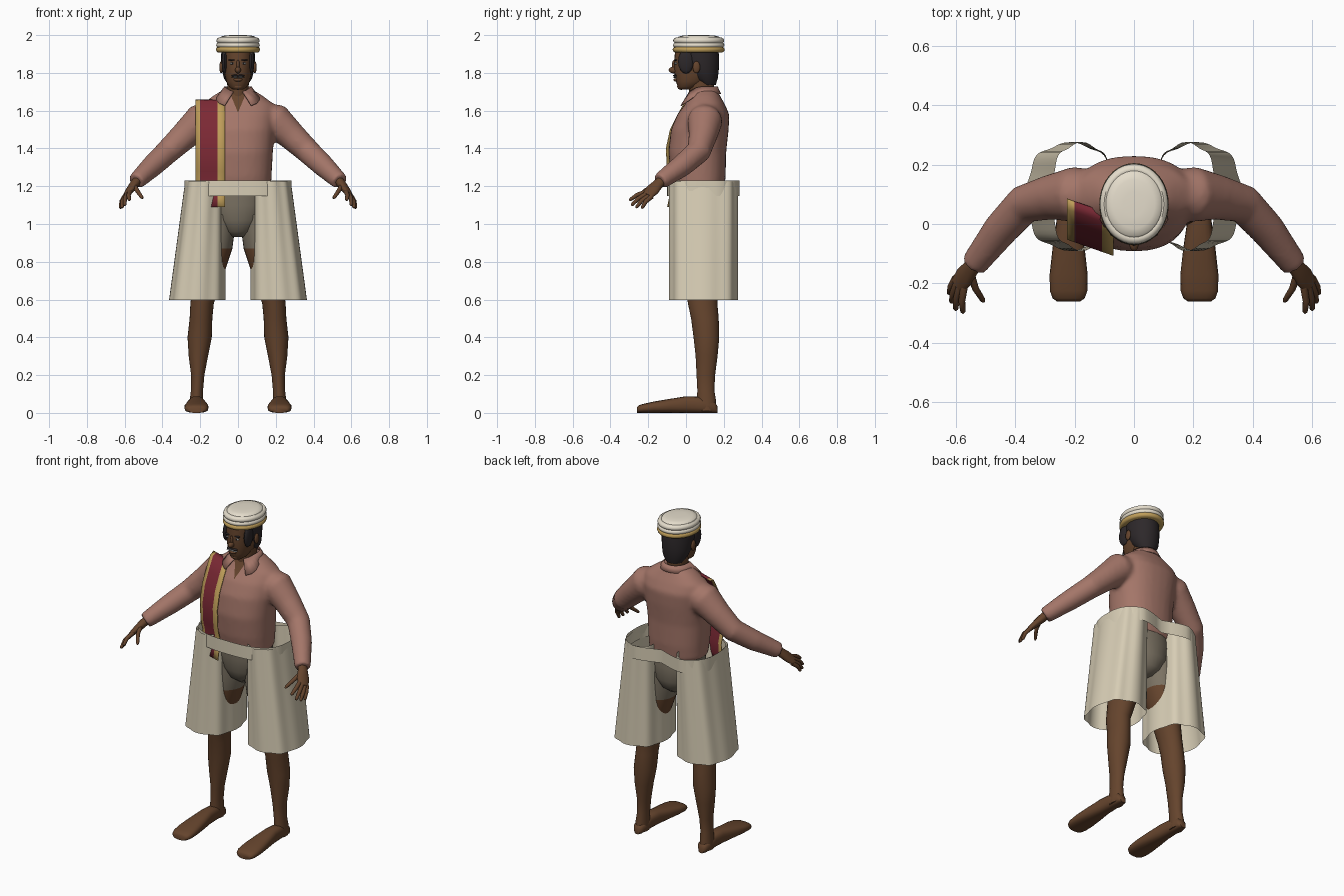
import bpy
import bmesh
from math import sin, cos, pi, radians, copysign
from mathutils import Vector

if "Cube" in bpy.data.objects:
    bpy.data.objects.remove(bpy.data.objects["Cube"], do_unlink=True)

X, Y, Z = Vector((1, 0, 0)), Vector((0, 1, 0)), Vector((0, 0, 1))


def material(name, r, g, b):
    mat = bpy.data.materials.new(name)
    mat.use_nodes = True
    mat.diffuse_color = (r, g, b, 1)
    mat.node_tree.nodes["Principled BSDF"].inputs["Base Color"].default_value = (r, g, b, 1)
    return mat


skin = material("brown skin", .13, .058, .026)
pink = material("dusty pink cloth", .37, .18, .14)
cream = material("cream cloth", .68, .61, .46)
white = material("hat cream", .78, .72, .6)
gold = material("gold trim", .52, .34, .1)
maroon = material("maroon cloth", .2, .022, .035)
black = material("black hair", .026, .021, .023)
taupe = material("taupe underwear", .2, .17, .125)
grey = material("pale grey", .45, .47, .46)


def finish(name, bm, *mats, mirror=False, fix=True):
    """Turn a bmesh into a smooth-shaded object."""
    if fix:
        bmesh.ops.recalc_face_normals(bm, faces=bm.faces[:])
    mesh = bpy.data.meshes.new(name)
    bm.to_mesh(mesh)
    bm.free()
    ob = bpy.data.objects.new(name, mesh)
    bpy.context.scene.collection.objects.link(ob)
    for mat in mats:
        mesh.materials.append(mat)
    if mirror:
        ob.modifiers.new("Mirror", "MIRROR").use_mirror_merge = False
    bpy.ops.object.select_all(action="DESELECT")
    ob.select_set(True)
    bpy.context.view_layer.objects.active = ob
    bpy.ops.object.shade_smooth_by_angle(angle=radians(50))
    return ob


def skin_rings(bm, rings, closed=True, caps=True):
    """Bridge rows of points into a surface."""
    rows = [[bm.verts.new(p) for p in ring] for ring in rings]
    n = len(rows[0])
    for a, b in zip(rows, rows[1:]):
        for i in range(n if closed else n - 1):
            j = (i + 1) % n
            bm.faces.new((a[i], a[j], b[j], b[i]))
    if caps:
        bm.faces.new(rows[0][::-1])
        bm.faces.new(rows[-1])


def oval(center, u, v, ru, rv, n=28, power=2.0):
    pts = []
    for i in range(n):
        c, s = cos(2 * pi * i / n), sin(2 * pi * i / n)
        a = copysign(abs(c) ** (2 / power), c)
        b = copysign(abs(s) ** (2 / power), s)
        pts.append(Vector(center) + u * ru * a + v * rv * b)
    return pts


def column(bm, sections, power=2.0, n=28):
    """Stack horizontal ovals given as (z, x, y, x radius, y radius)."""
    skin_rings(bm, [oval((x, y, z), X, Y, rx, ry, n, power) for z, x, y, rx, ry in sections])


def limb(bm, path, n=16, side=1):
    """Round tube along (x, y, z, radius) points."""
    pts = [Vector((side * p[0], p[1], p[2])) for p in path]
    rings = []
    for i, p in enumerate(pts):
        t = (pts[min(i + 1, len(pts) - 1)] - pts[max(i - 1, 0)]).normalized()
        u = t.cross(Y).normalized()
        rings.append(oval(p, u, t.cross(u), path[i][3], path[i][3], n))
    skin_rings(bm, rings)


def ball(name, center, size, mat, mirror=False):
    bm = bmesh.new()
    bmesh.ops.create_uvsphere(bm, u_segments=14, v_segments=8, radius=1)
    for v in bm.verts:
        v.co = Vector(center) + Vector(a * b for a, b in zip(v.co, size))
    return finish(name, bm, mat, mirror=mirror)


# Shirt: torso and sleeves fused into one soft surface
bm = bmesh.new()
column(bm, [(1.16, 0, .07, .172, .13), (1.25, 0, .065, .178, .145), (1.38, 0, .06, .185, .153),
            (1.5, 0, .073, .195, .153), (1.58, 0, .092, .2, .138), (1.635, 0, .1, .19, .105),
            (1.68, 0, .1, .13, .08), (1.71, 0, .095, .08, .07)], power=2.3)
sleeve = [(.1, .1, 1.575, .075), (.2, .1, 1.545, .094), (.28, .09, 1.47, .077),
          (.37, .067, 1.385, .066), (.45, -.02, 1.31, .06), (.54, -.138, 1.225, .046)]
for side in (1, -1):
    limb(bm, sleeve, side=side)
shirt = finish("shirt", bm, pink, skin)
remesh = shirt.modifiers.new("Remesh", "REMESH")
remesh.mode, remesh.voxel_size = "VOXEL", .011
relax = shirt.modifiers.new("Smooth", "SMOOTH")
relax.factor, relax.iterations = .5, 10
fused = bpy.data.meshes.new_from_object(shirt.evaluated_get(bpy.context.evaluated_depsgraph_get()))
bpy.data.objects.remove(shirt)
bm = bmesh.new()
bm.from_mesh(fused)
# Open V neck cut along two slanted planes
apex = Vector((0, 0, 1.59))
for side in (1, -1):
    bmesh.ops.bisect_plane(bm, geom=bm.verts[:] + bm.edges[:] + bm.faces[:],
                           plane_co=apex, plane_no=(side, 0, -.42))
for f in bm.faces:
    c = f.calc_center_median()
    f.material_index = int(c.y < .08 and abs(c.x) < (c.z - apex.z) * .42)
finish("shirt", bm, pink, skin, fix=False)

# Collar with two front points
bm = bmesh.new()
upper, lower = [], []
for i in range(25):
    a = -pi / 2 + .35 + (2 * pi - .7) * i / 24
    front = max(0, -sin(a)) ** 2
    upper.append((.072 * cos(a), .09 + .078 * sin(a), 1.728 - .03 * front))
    lower.append((.1 * cos(a) * (1 + 1.2 * front), .09 + (.095 + .035 * front) * sin(a), 1.69 - .07 * front))
skin_rings(bm, [upper, lower], closed=False, caps=False)
collar = finish("collar", bm, pink)
collar.modifiers.new("Solidify", "SOLIDIFY").thickness = .006

# Hands
bm = bmesh.new()
wrist, knuckle = Vector((.53, -.125, 1.235)), Vector((.588, -.2, 1.157))
along = (knuckle - wrist).normalized()
across = Vector((.03, .035, -.025)).normalized()
across = (across - along * across.dot(along)).normalized()
thick = along.cross(across)
skin_rings(bm, [oval(wrist.lerp(knuckle, t), across, thick, w, h, 16)
                for t, w, h in ((0, .026, .024), (.35, .03, .024), (.7, .038, .02), (1.08, .032, .014))])
fingers = [((.55, -.165, 1.205), (.505, -.262, 1.135)), ((.572, -.212, 1.17), (.575, -.3, 1.125)),
           ((.585, -.208, 1.16), (.6, -.29, 1.097)), ((.594, -.196, 1.15), (.614, -.265, 1.085)),
           ((.6, -.182, 1.145), (.622, -.235, 1.082))]
for root, tip in fingers:
    a, b = Vector(root), Vector(tip)
    mid = a.lerp(b, .5) + Vector((.006, -.004, .006))
    limb(bm, [(*a, .013), (*mid, .0115), (*b.lerp(mid, .15), .009), (*b, .004)], n=10)
finish("hands", bm, skin, mirror=True)

# Legs, with the underwear colour on the upper thigh
bm = bmesh.new()
column(bm, [(1.05, .1, .08, .085, .11), (.96, .108, .08, .09, .108), (.87, .118, .08, .088, .103),
            (.75, .15, .085, .08, .095), (.58, .19, .088, .062, .078), (.5, .196, .1, .06, .073),
            (.4, .203, .108, .064, .068), (.3, .21, .109, .051, .058), (.2, .213, .105, .035, .049),
            (.12, .217, .105, .032, .045), (.07, .22, .108, .035, .05), (.01, .22, .11, .035, .05)])
for f in bm.faces:
    f.material_index = int(f.calc_center_median().z > .88)
finish("legs", bm, skin, taupe, mirror=True)

# Feet: (y, half width, height)
bm = bmesh.new()
skin_rings(bm, [oval((.22, y, h / 2), X, Z, w, h / 2, 20, 2.6) for y, w, h in (
    (.167, .018, .035), (.15, .033, .06), (.07, .037, .085), (0, .042, .088), (-.08, .054, .075),
    (-.17, .064, .06), (-.225, .063, .048), (-.25, .054, .04), (-.26, .04, .03))])
finish("feet", bm, skin, mirror=True)

# Underwear
bm = bmesh.new()
column(bm, [(1.2, 0, .07, .168, .125), (1.1, 0, .075, .165, .13), (1.02, 0, .08, .14, .125),
            (.96, 0, .08, .09, .1), (.93, 0, .08, .04, .06)])
finish("underwear", bm, taupe)

# Wide fluted trouser legs, open at both ends
bm = bmesh.new()
rings = []
for k in range(5):
    t = k / 4
    ring = []
    for i in range(64):
        a = 2 * pi * i / 64
        flute = .97 + .03 * cos(8 * a)
        c, s = cos(a), sin(a)
        ring.append((.175 + .04 * t + (.105 + .045 * t) * flute * copysign(abs(c) ** .8, c),
                     .0925 + .183 * flute * copysign(abs(s) ** .8, s), 1.225 - .627 * t))
    rings.append(ring)
skin_rings(bm, rings, caps=False)
finish("trouser_legs", bm, cream, mirror=True)

# Waistband, dipping inward at the middle of the back
bm = bmesh.new()
band = []
for p in oval((0, .1, 0), X, Y, .284, .2, 64, 2.8):
    if p.y > .1:
        p.y -= .06 * max(0, 1 - abs(p.x) / .16)
    band.append(p)
skin_rings(bm, [[p + Z * z for p in band] for z in (1.148, 1.23)], caps=False)
finish("waistband", bm, cream)

# Striped shoulder sash: rows of (y, z) and three colour columns
bm = bmesh.new()
columns = (-.225, -.2, -.108, -.07)
rows = ((.03, 1.66), (-.005, 1.65), (-.045, 1.58), (-.085, 1.5), (-.107, 1.4),
        (-.1, 1.28), (-.082, 1.22), (-.09, 1.14), (-.1, 1.09))
skin_rings(bm, [[(x, y + .35 * (-.07 - x), z) for x in columns] for y, z in rows], closed=False, caps=False)
for f in bm.faces:
    f.material_index = int(-.2 < f.calc_center_median().x < -.108)
sash = finish("sash", bm, gold, maroon)
sash.modifiers.new("Solidify", "SOLIDIFY").thickness = .005

# Neck and head
bm = bmesh.new()
column(bm, [(1.58, 0, .08, .055, .055), (1.68, 0, .083, .056, .066), (1.8, 0, .08, .058, .07)])
column(bm, [(1.712, 0, -.005, .028, .03), (1.725, 0, .008, .046, .052), (1.755, 0, .03, .062, .083),
            (1.8, 0, .045, .072, .106), (1.85, 0, .052, .078, .115), (1.92, 0, .057, .08, .115)], power=2.2)
finish("head", bm, skin)
ball("nose", (0, -.064, 1.815), (.016, .028, .018), skin)
ball("nose_bridge", (0, -.06, 1.84), (.009, .015, .03), skin)
ball("lips", (0, -.052, 1.763), (.024, .014, .009), skin)
ball("chin", (0, -.025, 1.728), (.03, .022, .018), skin)
ball("ears", (.089, .055, 1.83), (.01, .02, .032), skin, True)
ball("eyes", (.031, -.053, 1.85), (.013, .008, .006), grey, True)
ball("pupils", (.031, -.06, 1.85), (.005, .003, .005), black, True)
ball("eyebrows", (.033, -.054, 1.868), (.019, .009, .004), black, True)
ball("moustache", (.014, -.056, 1.785), (.022, .013, .006), black, True)
ball("moustache_edge", (.015, -.058, 1.777), (.021, .012, .003), grey, True)

# Hair and sideburns
bm = bmesh.new()
column(bm, [(1.735, 0, .115, .05, .042), (1.77, 0, .102, .074, .066), (1.82, 0, .084, .086, .09),
            (1.87, 0, .076, .09, .1), (1.92, 0, .072, .088, .1)])
finish("hair", bm, black)
ball("sideburns", (.072, .0, 1.86), (.015, .042, .064), black, True)

# Hat: gold brim and rolled crown
for name, mat, profile in (
        ("hat_brim", gold, ((1.908, .9), (1.913, .97), (1.923, 1), (1.934, .97), (1.938, .9))),
        ("hat_crown", white, ((1.932, .9), (1.938, .96), (1.947, .99), (1.956, .96), (1.959, .93),
                              (1.963, .96), (1.972, .98), (1.982, .94), (1.988, .86), (1.986, .81),
                              (1.992, .77), (1.998, .6), (2, .3)))):
    bm = bmesh.new()
    column(bm, [(z, 0, .067, .117 * s, .138 * s) for z, s in profile], n=40)
    finish(name, bm, mat)
